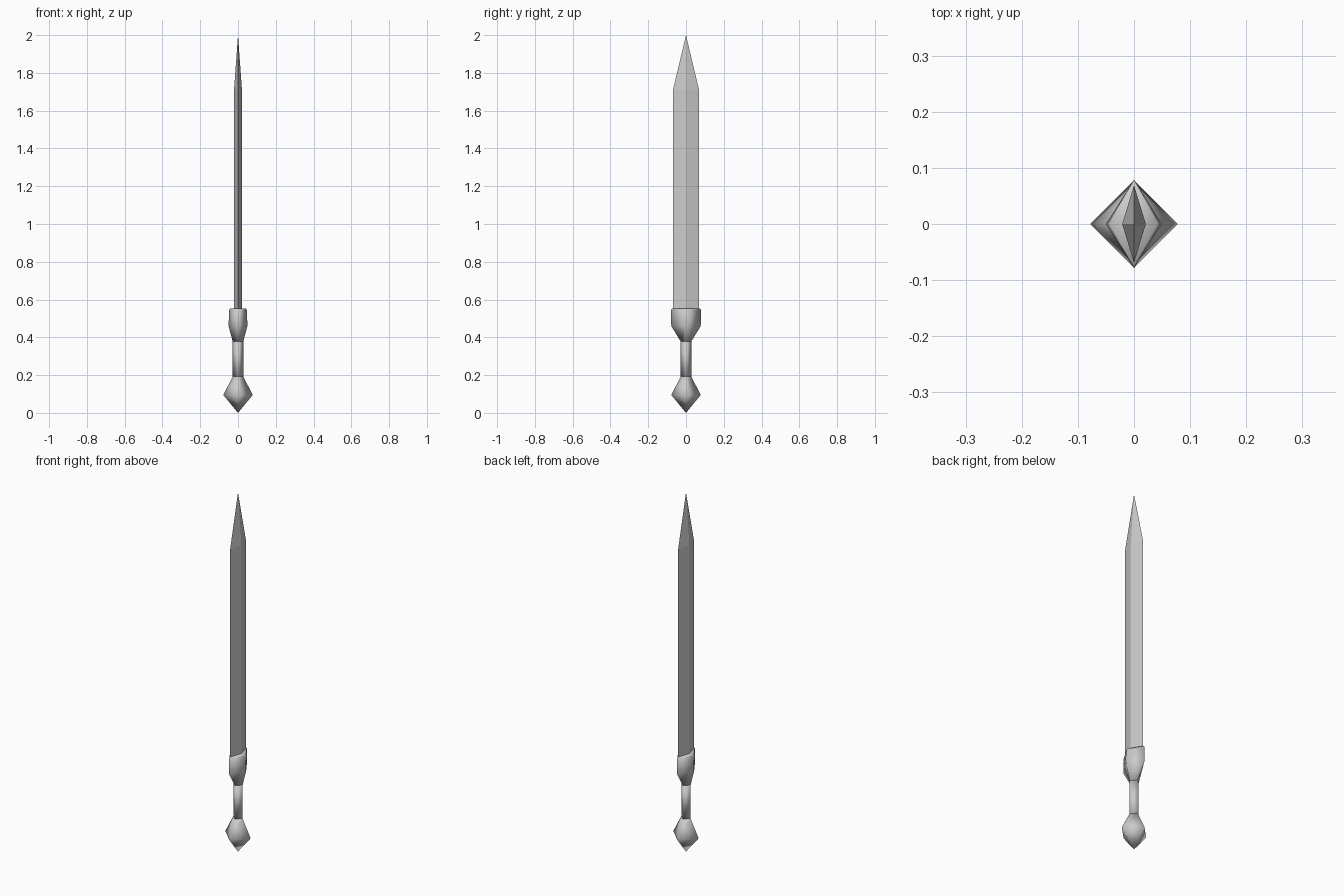
import bpy, bmesh

if "Cube" in bpy.data.objects:
    bpy.data.objects.remove(bpy.data.objects["Cube"])


def diamond_loft(name, rings, smooth=False):
    """Loft 4-sided diamond sections given as (half_x, half_y, z); zero size makes a point."""
    bm = bmesh.new()
    loops = []
    for hx, hy, z in rings:
        if hx == 0:
            loops.append([bm.verts.new((0, 0, z))] * 4)
        else:
            loops.append([bm.verts.new(p) for p in
                          ((hx, 0, z), (0, hy, z), (-hx, 0, z), (0, -hy, z))])
    for a, b in zip(loops, loops[1:]):
        for i in range(4):
            j = (i + 1) % 4
            quad = dict.fromkeys((a[i], a[j], b[j], b[i]))
            bm.faces.new(list(quad))
    for end in (loops[0], loops[-1]):
        if len(set(end)) == 4:
            bm.faces.new(end)
    bmesh.ops.recalc_face_normals(bm, faces=bm.faces)
    for f in bm.faces:
        f.smooth = smooth
    mesh = bpy.data.meshes.new(name)
    bm.to_mesh(mesh)
    bm.free()
    obj = bpy.data.objects.new(name, mesh)
    bpy.context.collection.objects.link(obj)
    return obj


# Pommel: faceted gem shape with its point on the ground
diamond_loft("pommel", [(0, 0, 0), (0.078, 0.078, 0.095), (0.028, 0.028, 0.192)], True)

# Grip
diamond_loft("grip", [(0.028, 0.028, 0.192), (0.028, 0.028, 0.378)], True)

# Guard: flares out from the grip to hold the blade
diamond_loft("guard", [(0.028, 0.028, 0.378), (0.05, 0.078, 0.46),
                       (0.047, 0.079, 0.545), (0.042, 0.073, 0.552)], True)

# Blade: flat diamond section tapering to a point
diamond_loft("blade", [(0.021, 0.069, 0.545), (0.021, 0.069, 1.71), (0, 0, 2.0)])
